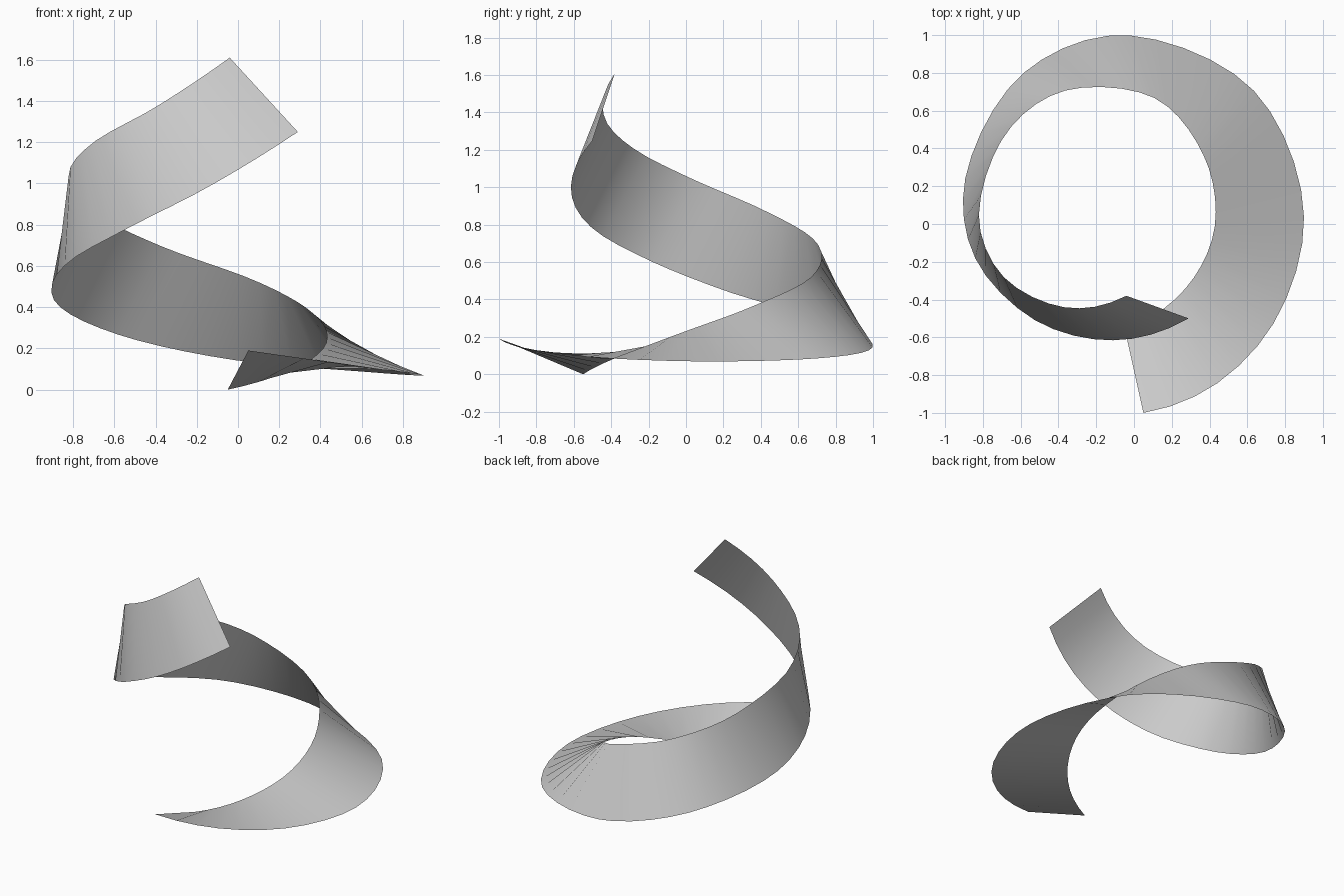
import bpy
import bmesh
from mathutils import Vector

cube = bpy.data.objects.get("Cube")
if cube:
    bpy.data.objects.remove(cube, do_unlink=True)

# Matching points on the two edges of the ribbon, from its low end to its high end
OUTER = [(.05, -1, .19), (.4, -.87, .14), (.69, -.6, .1), (.9, 0, .07),
         (.64, .7, .085), (-.06, 1, .15), (-.59, .795, .27), (-.9, .2, .45),
         (-.82, -.22, .62), (-.54, -.5, .78), (-.15, -.615, .98), (.29, -.5, 1.25)]
INNER = [(-.05, -.55, 0), (.14, -.46, .05), (.29, -.32, .11), (.425, -.03, .22),
         (.37, .36, .365), (.08, .68, .53), (-.37, .705, .695), (-.72, .41, .88),
         (-.82, .01, 1.055), (-.7, -.27, 1.2), (-.4, -.435, 1.37), (-.04, -.38, 1.61)]
STEPS = 46


def knots(a, b):
    """Parameter of each rung, by distance along the middle of the ribbon."""
    mids = [(p + q) / 2 for p, q in zip(a, b)]
    ts = [0.0]
    for p, q in zip(mids, mids[1:]):
        ts.append(ts[-1] + (q - p).length)
    return ts


def slopes(pts, ts):
    """Tangent at each point, from a parabola through it and its neighbours."""
    sec = [(pts[i + 1] - pts[i]) / (ts[i + 1] - ts[i]) for i in range(len(pts) - 1)]
    inner = []
    for i in range(1, len(pts) - 1):
        h0, h1 = ts[i] - ts[i - 1], ts[i + 1] - ts[i]
        inner.append((sec[i - 1] * h1 + sec[i] * h0) / (h0 + h1))
    return [sec[0] * 2 - inner[0]] + inner + [sec[-1] * 2 - inner[-1]]


def sample(pts, ts, ms, t):
    """Point of the smooth curve at parameter t."""
    i = max(k for k in range(len(ts) - 1) if ts[k] <= t)
    h = ts[i + 1] - ts[i]
    u = (t - ts[i]) / h
    v = 1 - u
    return (pts[i] * (1 + 2 * u) * v * v + ms[i] * h * u * v * v
            + pts[i + 1] * u * u * (3 - 2 * u) - ms[i + 1] * h * u * u * v)


# Ribbon surface: straight rungs between the two edge curves
outer = [Vector(p) for p in OUTER]
inner = [Vector(p) for p in INNER]
ts = knots(outer, inner)
outer_m, inner_m = slopes(outer, ts), slopes(inner, ts)

bm = bmesh.new()
previous = None
for s in range(STEPS + 1):
    t = ts[-1] * s / STEPS
    rung = (bm.verts.new(sample(outer, ts, outer_m, t)),
            bm.verts.new(sample(inner, ts, inner_m, t)))
    if previous:
        face = bm.faces.new((previous[0], rung[0], rung[1], previous[1]))
        face.smooth = True
    previous = rung

mesh = bpy.data.meshes.new("twisted_ribbon")
bm.to_mesh(mesh)
bm.free()
ribbon = bpy.data.objects.new("twisted_ribbon", mesh)
bpy.context.collection.objects.link(ribbon)

# Single light grey colour
grey = bpy.data.materials.new("light_grey")
grey.use_nodes = True
colour = (.6, .6, .6, 1)
grey.diffuse_color = colour
grey.node_tree.nodes["Principled BSDF"].inputs["Base Color"].default_value = colour
mesh.materials.append(grey)
